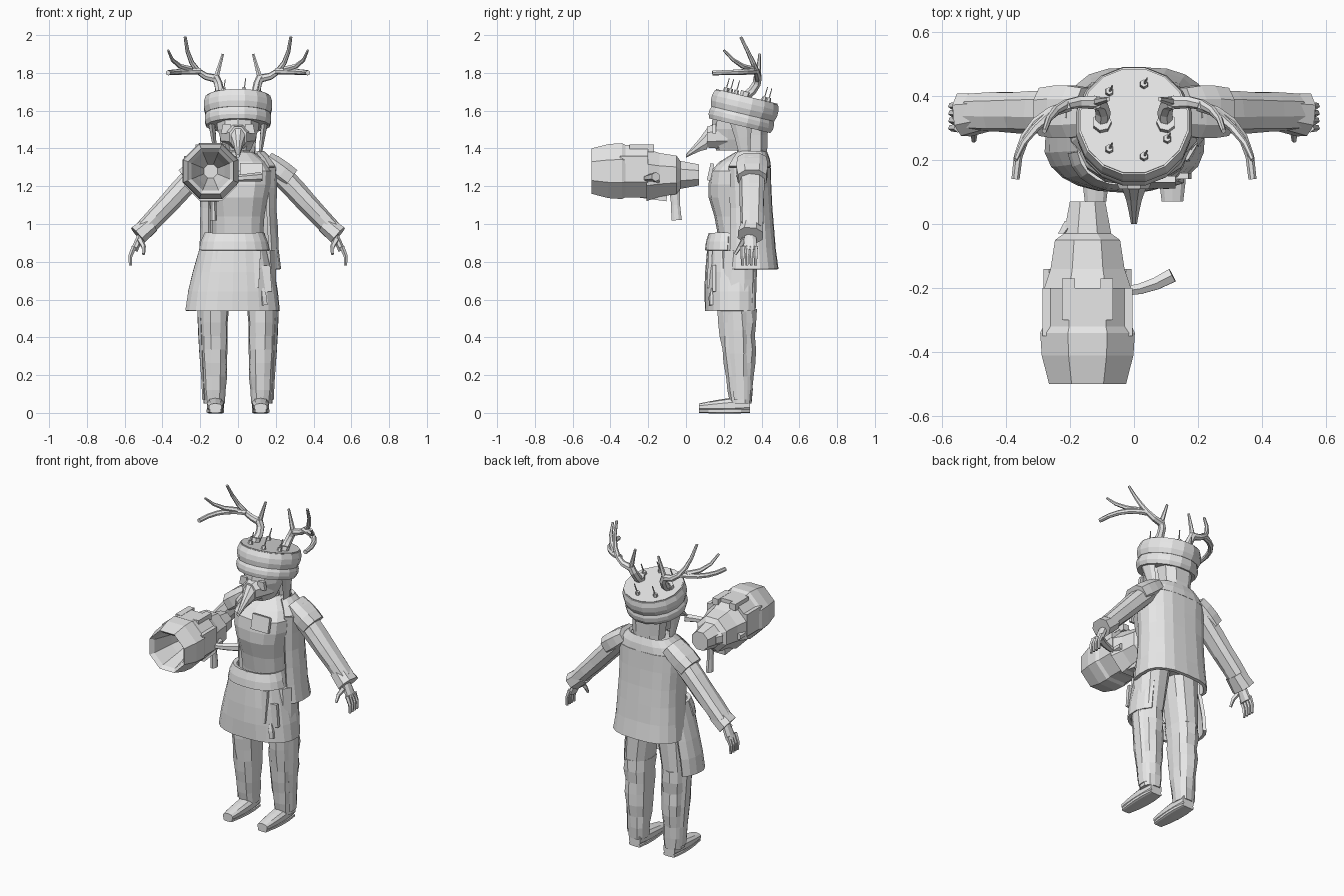
import bpy, bmesh, math, random
from mathutils import Vector

random.seed(4)
cube = bpy.data.objects.get("Cube")
if cube:
    bpy.data.objects.remove(cube)

RIGHTWARD, BACKWARD, UPWARD = Vector((1, 0, 0)), Vector((0, 1, 0)), Vector((0, 0, 1))

grey = bpy.data.materials.new("clay grey")
grey.use_nodes = True
grey.diffuse_color = (.8, .8, .8, 1)
grey.node_tree.nodes["Principled BSDF"].inputs["Base Color"].default_value = grey.diffuse_color


def skin(name, rings, sides, axis=None, across=RIGHTWARD, power=1, arc=None,
         jitter=0, thickness=0, mirror=False):
    """Skin a list of (centre, half width, half depth); arc leaves the sheet open."""
    bm = bmesh.new()
    loops = []
    for index, (centre, width, depth) in enumerate(rings):
        before, after = rings[max(index - 1, 0)], rings[min(index + 1, len(rings) - 1)]
        along = (axis or after[0] - before[0]).normalized()
        wide = (across - along * across.dot(along)).normalized()
        deep = along.cross(wide)
        loop = []
        for corner in range(sides):
            if arc:
                low, high = arc
                angle = math.radians(low + (high - low) * corner / (sides - 1))
            else:
                angle = math.tau * (corner + .5) / sides
            cosine, sine = [math.copysign(abs(value) ** power, value)
                            for value in (math.cos(angle), math.sin(angle))]
            swell = 1 + random.uniform(-jitter, jitter)
            point = centre + (wide * cosine * width + deep * sine * depth) * swell
            loop.append(bm.verts.new(point))
        loops.append(loop)
    for lower, upper in zip(loops, loops[1:]):
        for corner in range(sides - 1 if arc else sides):
            following = (corner + 1) % sides
            bm.faces.new((lower[corner], lower[following], upper[following], upper[corner]))
    if not arc:
        bm.faces.new(loops[0])
        bm.faces.new(loops[-1])
    bmesh.ops.recalc_face_normals(bm, faces=bm.faces)
    mesh = bpy.data.meshes.new(name)
    bm.to_mesh(mesh)
    bm.free()
    mesh.materials.append(grey)
    part = bpy.data.objects.new(name, mesh)
    bpy.context.collection.objects.link(part)
    if thickness:
        solid = part.modifiers.new("thickness", "SOLIDIFY")
        solid.thickness, solid.offset = thickness, 0
    if mirror:
        part.modifiers.new("mirror", "MIRROR")


def limb(name, start, end, size, end_size, sides=8, steps=1, bulge=0, bend=(0, 0, 0), **options):
    """Blend one cross-section into another, with optional bulge and bend midway."""
    start, end, bend = Vector(start), Vector(end), Vector(bend)
    size, end_size = [Vector(value if isinstance(value, tuple) else (value, value))
                      for value in (size, end_size)]
    rings = []
    for step in range(steps + 1):
        blend = step / steps
        hump = 4 * blend * (1 - blend)
        section = size.lerp(end_size, blend) * (1 + bulge * hump)
        rings.append((start.lerp(end, blend) + bend * hump, *section))
    skin(name, rings, sides, **options)


def pair(name, *shape, **options):
    limb(name, *shape, mirror=True, **options)


def turned(name, origin, axis, profile, sides):
    """Spin a profile of (distance along the axis, radius)."""
    skin(name, [(Vector(origin) + axis * along, radius, radius) for along, radius in profile],
         sides, axis=axis)


# Torso: waist, chest and shoulders
limb("waist", (0, .29, .84), (0, .28, 1.14), (.14, .11), (.16, .16),
     sides=14, steps=3, bulge=-.08, axis=UPWARD, power=.8)
limb("chest", (0, .28, 1.14), (0, .28, 1.28), (.16, .16), (.18, .15),
     sides=14, steps=2, bulge=.04, axis=UPWARD, power=.8)
limb("shoulders", (0, .28, 1.28), (0, .33, 1.38), (.18, .15), (.08, .07),
     sides=14, steps=2, bulge=.15, axis=UPWARD, power=.8)
limb("chest_pocket", (.07, .12, 1.23), (.07, .14, 1.32), (.06, .01), (.06, .01), sides=4, power=0)

# Open coat, flared at the hem, and its yoke
limb("coat", (.01, .34, .76), (0, .32, 1.3), (.21, .14), (.2, .12), sides=15, steps=5, bulge=-.06,
     axis=UPWARD, power=.75, arc=(-42, 222), jitter=.015, thickness=.02)
limb("coat_yoke", (0, .32, 1.3), (0, .34, 1.38), (.2, .12), (.13, .08), sides=15, steps=2, bulge=.05,
     axis=UPWARD, power=.75, arc=(-42, 222), thickness=.02)

# Apron wrapped round the front and sides
limb("apron", (-.03, .26, .54), (-.02, .26, .95), (.24, .15), (.15, .13), sides=17, steps=4, bulge=.06,
     axis=UPWARD, power=.85, arc=(-218, 38), jitter=.012, thickness=.02)
limb("apron_waist_fold", (-.02, .26, .86), (-.02, .26, .95), (.18, .15), (.15, .13), sides=11, steps=2,
     bulge=.03, axis=UPWARD, power=.8, arc=(-170, -10), thickness=.02)
pair("apron_pleat", (.1, .12, .66), (.1, .13, .86), (.01, .01), (.02, .01), sides=4, power=0)
pair("apron_pocket", (.14, .15, .64), (.13, .15, .78), (.04, .01), (.04, .01), sides=4, power=0)
pair("pocket_tool", (.14, .14, .57), (.13, .14, .66), .02, .01, sides=5, steps=2, bulge=.4)

# Trousers with creases, and boots
pair("trouser", (.125, .29, .05), (.13, .27, .55), (.055, .06), (.08, .1), sides=11, steps=7, bulge=.06,
     axis=UPWARD, power=.85, jitter=.07)
pair("trouser_seat", (.13, .27, .55), (.1, .28, .86), (.08, .1), (.1, .1), sides=11, steps=2,
     axis=UPWARD, power=.85)
pair("trouser_crease", (.18, .29, .07), (.2, .27, .56), (.01, .04), (.02, .05), sides=6, steps=4,
     jitter=.15)
pair("boot", (.12, .07, .03), (.12, .34, .045), (.035, .02), (.04, .04), sides=10, steps=5, bulge=.25,
     axis=BACKWARD, power=.8)
pair("boot_sole", (.12, .07, .01), (.12, .34, .01), (.03, .01), (.04, .01), sides=10, steps=4, bulge=.35,
     axis=BACKWARD, power=.5)

# Sleeves, shoulder caps and cuffs
pair("sleeve", (.17, .35, 1.32), (.5, .35, .97), (.07, .06), (.06, .05), sides=9, steps=5, bulge=.03,
     across=BACKWARD, power=.85, jitter=.04)
pair("shoulder_cap", (.15, .35, 1.34), (.28, .35, 1.24), (.08, .05), (.08, .06), steps=3, bulge=.1,
     across=BACKWARD, power=.8)
pair("cuff", (.46, .35, 1), (.53, .34, .94), (.06, .05), (.07, .055), across=BACKWARD, power=.85,
     jitter=.05)

# Hands with four fingers and a thumb
pair("palm", (.5, .34, .97), (.55, .34, .86), (.03, .02), (.04, .02), steps=2, across=BACKWARD)
for finger in range(4):
    depth = .3 + finger * .023
    pair("finger", (.55, depth, .88), (.57, depth, .78), .014, .008, sides=5, steps=2,
         bend=(.01, 0, 0), across=BACKWARD)
pair("thumb", (.52, .31, .92), (.5, .26, .84), .017, .008, sides=5, steps=2, bend=(-.01, 0, 0))

# Head, beaked mask and hair
limb("neck", (0, .34, 1.32), (0, .33, 1.46), .07, .07)
limb("head", (0, .25, 1.39), (0, .27, 1.56), (.07, .09), (.12, .13), sides=10, steps=3, bulge=.12,
     axis=UPWARD)
limb("mask", (0, .22, 1.47), (0, .11, 1.46), (.1, .08), (.05, .06), sides=8, axis=BACKWARD)
limb("beak", (0, .11, 1.45), (0, 0, 1.36), (.04, .06), (.01, .01), sides=8, steps=3, bulge=-.15,
     axis=BACKWARD)
pair("mask_eye_rim", (.06, .15, 1.48), (.06, .15, 1.53), (.03, .01), (.02, .01), sides=4, power=0)
limb("back_hair", (0, .37, 1.33), (0, .36, 1.54), (.09, .06), (.11, .08), steps=3, power=.8, jitter=.04)
pair("hair_lock", (.12, .31, 1.38), (.14, .29, 1.54), (.01, .03), (.02, .06), sides=6, steps=2,
     jitter=.08)

# Tilted hat with two rolled bands
tilt = Vector((0, .24, 1)).normalized()
brim = Vector((0, .285, 1.52))
crown_height = .16
turned("hat_drum", brim, tilt, [(0, .16), (crown_height, .17)], sides=16)
for height, roll, radius in ((0, .07, .17), (.065, .09, .175)):
    limb("hat_band", brim + tilt * height, brim + tilt * (height + roll), radius, radius, sides=16, steps=3,
         bulge=.06, axis=tilt)
for angle in (-130, -75, -30, 75, 130):
    turn = math.radians(angle)
    spot = brim + tilt * crown_height + (
        RIGHTWARD * math.cos(turn) + tilt.cross(RIGHTWARD) * math.sin(turn)) * .12
    limb("hat_stud", spot - tilt * .02, spot + tilt * .02, .016, .012, sides=6)
    limb("hat_pin", spot, spot + Vector((.01, .02, .07)), .005, .003, sides=4)

# Branching antlers
pair("antler_burr", (.1, .31, 1.67), (.1, .32, 1.7), .03, .03, sides=7)
pair("antler_base", (.1, .31, 1.67), (.12, .38, 1.78), .025, .022, sides=7, steps=3, bend=(-.01, .02, 0))
pair("antler_beam", (.12, .38, 1.77), (.28, .29, 1.99), .022, .008, sides=7, steps=5,
     bend=(.03, .03, -.05), across=BACKWARD)
pair("antler_front_tine", (.2, .37, 1.81), (.37, .14, 1.8), .018, .013, sides=7, steps=5,
     bend=(.04, .04, 0), across=UPWARD)
pair("antler_outer_tine", (.25, .35, 1.82), (.37, .2, 1.92), .016, .007, sides=6, steps=3,
     bend=(.02, 0, -.02), across=UPWARD)
pair("antler_inner_tine", (.12, .38, 1.76), (.08, .39, 1.9), .016, .007, sides=6, steps=2)

# Cannon held by the cheek, with a hollow funnel mouth
muzzle = Vector((-.145, -.5, 1.28))
turned("cannon_barrel", muzzle, BACKWARD,
       [(.32, .03), (.15, .08), (.02, .11), (0, .13), (.09, .155), (.16, .16), (.18, .15), (.3, .15)], sides=8)
turned("cannon_rear", muzzle - UPWARD * .02, BACKWARD,
       [(.29, .15), (.36, .125), (.45, .11), (.47, .08), (.57, .06)], sides=8)
for shift in (-.06, .06):
    rail = muzzle + RIGHTWARD * shift + UPWARD * .12
    limb("cannon_top_rail", rail + BACKWARD * .2, rail + BACKWARD * .33, .02, .02, sides=4, power=0)
for shift in (-.12, .12):
    flank = muzzle + RIGHTWARD * shift
    rail, knob = flank + UPWARD * .06, flank - UPWARD * .04
    limb("cannon_side_rail", rail + BACKWARD * .15, rail + BACKWARD * .3, .02, .02, sides=4, power=0)
    limb("cannon_side_knob", knob + BACKWARD * .27, knob + BACKWARD * .36, .02, .02, sides=6)
limb("cannon_rear_lug", (-.22, -.03, 1.26), (-.19, .01, 1.26), (.02, .04), (.03, .04), sides=6, axis=BACKWARD)
limb("cannon_belly_block", (-.15, -.25, 1.17), (-.15, -.1, 1.15), (.05, .03), (.05, .03), sides=4, power=0)
limb("cannon_grip", (-.13, -.05, 1.02), (-.13, -.06, 1.18), (.02, .03), (.02, .03), steps=2, bulge=-.15)
limb("cannon_lever", (-.03, -.21, 1.24), (.12, -.16, 1.25), .016, .025, sides=6, steps=3,
     bend=(0, -.01, 0), across=BACKWARD)
